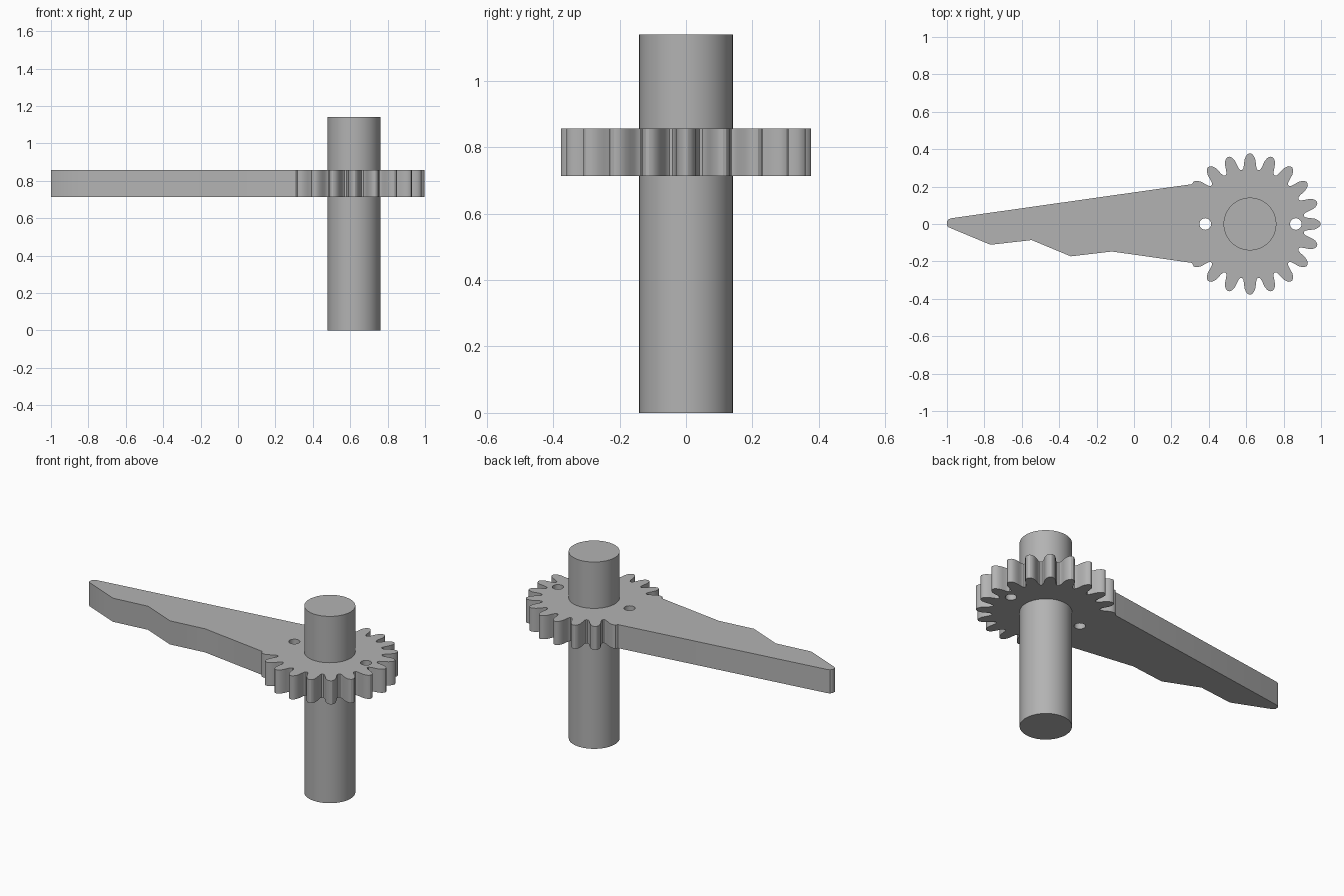
import bpy
import math

if "Cube" in bpy.data.objects:
    bpy.data.objects.remove(bpy.data.objects["Cube"], do_unlink=True)

HUB_X = 0.62
TEETH = 20
PLATE_LOW, PLATE_HIGH = 0.713, 0.857

# Single grey finish
grey = bpy.data.materials.new("plain_grey")
grey.use_nodes = True
colour = (0.45, 0.45, 0.45, 1)
grey.diffuse_color = colour
grey.node_tree.nodes["Principled BSDF"].inputs["Base Color"].default_value = colour


def finish(obj, name):
    obj.name = name
    obj.data.name = name
    obj.data.materials.clear()
    obj.data.materials.append(grey)
    bpy.ops.object.shade_smooth_by_angle(angle=math.radians(30))


def circle(x, y, radius, count):
    return [(x + radius * math.cos(math.tau * i / count),
             y + radius * math.sin(math.tau * i / count)) for i in range(count)]


# Tooth flank from root to tip: (radius, half width)
FLANK = [(0.292, 0.041), (0.299, 0.036), (0.312, 0.033), (0.33, 0.031),
         (0.348, 0.028), (0.362, 0.022), (0.372, 0.014), (0.377, 0.005)]


def flank(angle, side):
    points = []
    for radius, width in FLANK:
        a = angle + side * math.asin(width / radius)
        points.append((HUB_X + radius * math.cos(a), radius * math.sin(a)))
    return points if side < 0 else points[::-1]


# Outline: toothed rim running into the stepped arm
outline = []
for i in range(-8, 9):
    angle = math.tau * i / TEETH
    if i > -8:
        outline += flank(angle, -1)
    if i < 8:
        outline += flank(angle, 1)
outline += [(0.31, 0.213), (-0.975, 0.031), (-0.99, 0.026), (-0.999, 0.014),
            (-1.0, -0.008), (-0.99, -0.018), (-0.767, -0.111), (-0.547, -0.086),
            (-0.338, -0.173), (-0.118, -0.147), (0.31, -0.208)]

# Geared lever plate with two pin holes
curve = bpy.data.curves.new("gear_arm", "CURVE")
curve.dimensions = "2D"
curve.fill_mode = "BOTH"
curve.extrude = (PLATE_HIGH - PLATE_LOW) / 2
for loop in (outline, circle(0.381, 0, 0.031, 32), circle(0.865, 0, 0.031, 32)):
    spline = curve.splines.new("POLY")
    spline.points.add(len(loop) - 1)
    for point, (x, y) in zip(spline.points, loop):
        point.co = (x, y, 0, 1)
    spline.use_cyclic_u = True

plate = bpy.data.objects.new("gear_arm", curve)
bpy.context.collection.objects.link(plate)
plate.location.z = (PLATE_LOW + PLATE_HIGH) / 2
bpy.ops.object.select_all(action="DESELECT")
plate.select_set(True)
bpy.context.view_layer.objects.active = plate
bpy.ops.object.convert(target="MESH")
plate = bpy.context.object
bpy.ops.object.mode_set(mode="EDIT")
bpy.ops.mesh.select_all(action="SELECT")
bpy.ops.mesh.remove_doubles(threshold=0.0002)
bpy.ops.mesh.normals_make_consistent(inside=False)
bpy.ops.object.mode_set(mode="OBJECT")
finish(plate, "gear_arm")

# Shaft through the gear
bpy.ops.mesh.primitive_cylinder_add(vertices=96, radius=0.141, depth=1.14,
                                    location=(HUB_X, 0, 0.57))
finish(bpy.context.object, "shaft")
